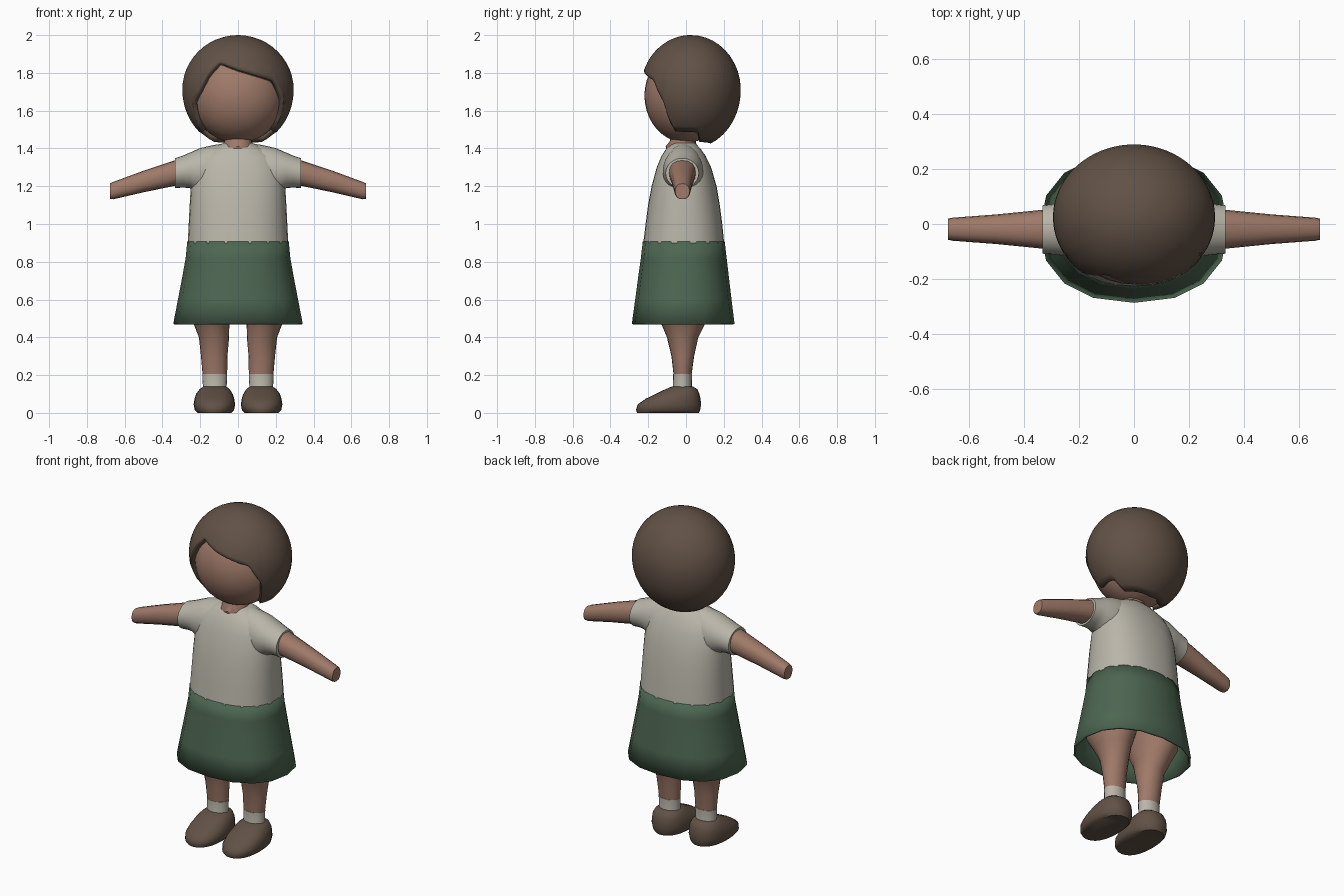
import bpy, bmesh, math

cube = bpy.data.objects.get("Cube")
if cube:
    bpy.data.objects.remove(cube, do_unlink=True)


def material(name, rgb):
    m = bpy.data.materials.new(name)
    col = [(c / 255) ** 2.2 for c in rgb] + [1]
    m.use_nodes = True
    m.diffuse_color = col
    m.node_tree.nodes["Principled BSDF"].inputs["Base Color"].default_value = col
    return m


SKIN = material("skin", (158, 121, 105))
HAIR = material("dark brown", (97, 82, 71))
CLOTH = material("off white", (184, 180, 168))
GREEN = material("green", (78, 102, 82))


def finish(name, bm, mat, angle=50):
    bmesh.ops.recalc_face_normals(bm, faces=bm.faces)
    mesh = bpy.data.meshes.new(name)
    bm.to_mesh(mesh)
    bm.free()
    ob = bpy.data.objects.new(name, mesh)
    bpy.context.collection.objects.link(ob)
    mesh.materials.append(mat)
    bpy.ops.object.select_all(action="DESELECT")
    bpy.context.view_layer.objects.active = ob
    ob.select_set(True)
    bpy.ops.object.shade_smooth_by_angle(angle=math.radians(angle))
    return ob


def loft(name, rings, mat, axis="z", n=20, power=2.0, caps=True, side=1):
    """Rings are (position, centre a, radius a, centre y, radius y); a is x or z."""
    bm = bmesh.new()
    loops = []
    for t, ca, ra, cy, ry in rings:
        loop = []
        for i in range(n):
            w = math.tau * i / n
            c, s = math.cos(w), math.sin(w)
            a = ca + ra * math.copysign(abs(c) ** (2 / power), c)
            y = cy + ry * math.copysign(abs(s) ** (2 / power), s)
            co = (a * side, y, t) if axis == "z" else (t * side, y, a)
            loop.append(bm.verts.new(co))
        loops.append(loop)
    for lo, hi in zip(loops, loops[1:]):
        for i in range(n):
            j = (i + 1) % n
            bm.faces.new((lo[i], lo[j], hi[j], hi[i]))
    if caps:
        bm.faces.new(loops[0])
        bm.faces.new(loops[-1])
    return finish(name, bm, mat)


def thicken(ob, amount):
    mod = ob.modifiers.new("thickness", "SOLIDIFY")
    mod.thickness = amount
    mod.offset = -1


# Head
bm = bmesh.new()
bmesh.ops.create_uvsphere(bm, u_segments=32, v_segments=20, radius=1)
for v in bm.verts:
    v.co = (v.co.x * 0.25, v.co.y * 0.22, 1.68 + v.co.z * 0.25)
finish("head", bm, SKIN)

# Hair: a cap whose lower edge height follows the angle around the head
EDGE = [(-180, 1.425), (-110, 1.435), (-103, 1.485), (-62, 1.49), (-57, 1.63),
        (-43, 1.71), (-35, 1.79), (-23, 1.86), (0, 1.82), (21, 1.79), (42, 1.76),
        (48, 1.71), (57, 1.64), (62, 1.49), (103, 1.485), (110, 1.435), (180, 1.425)]


def edge_height(deg):
    for (a, za), (b, zb) in zip(EDGE, EDGE[1:]):
        if a <= deg <= b:
            return za + (zb - za) * (deg - a) / (b - a)


COLS, ROWS, MID = 90, 18, 1.71
bm = bmesh.new()
pole = bm.verts.new((0, 0.025, 2.0))
columns = []
for i in range(COLS):
    deg = -180 + 360 * i / COLS
    w = math.radians(deg)
    drop = edge_height(deg) - MID
    end = math.acos(drop / (0.29 if drop > 0 else 0.31))
    col = []
    for k in range(1, ROWS + 1):
        f = end * k / ROWS
        r, h = math.sin(f), math.cos(f)
        col.append(bm.verts.new((0.295 * r * math.sin(w),
                                 0.025 - 0.265 * r * math.cos(w),
                                 MID + h * (0.29 if h > 0 else 0.31))))
    columns.append(col)
for i in range(COLS):
    a, b = columns[i], columns[(i + 1) % COLS]
    bm.faces.new((pole, a[0], b[0]))
    for k in range(ROWS - 1):
        bm.faces.new((a[k], a[k + 1], b[k + 1], b[k]))
hair = finish("hair", bm, HAIR)
thicken(hair, 0.032)

# Neck
loft("neck", [(1.36, 0, 0.1, -0.02, 0.075), (1.41, 0, 0.084, -0.025, 0.083),
              (1.44, 0, 0.072, -0.017, 0.068), (1.52, 0, 0.075, -0.015, 0.068)], SKIN)

# Shirt body
loft("shirt", [(0.9, 0, 0.266, -0.012, 0.214), (1.0, 0, 0.261, -0.011, 0.203),
               (1.1, 0, 0.256, -0.011, 0.19), (1.2, 0, 0.25, -0.01, 0.172),
               (1.3, 0, 0.235, -0.011, 0.144), (1.36, 0, 0.2, -0.013, 0.117),
               (1.4, 0, 0.14, -0.014, 0.09), (1.43, 0, 0.075, -0.015, 0.062)],
     CLOTH, n=32, power=2.3)

# Skirt
skirt = loft("skirt", [(0.47, 0, 0.343, -0.015, 0.272), (0.6, 0, 0.318, -0.014, 0.255),
                       (0.72, 0, 0.295, -0.013, 0.24), (0.82, 0, 0.277, -0.012, 0.227),
                       (0.907, 0, 0.269, -0.012, 0.217)],
             GREEN, n=16, power=2.3, caps=False)
thicken(skirt, 0.012)

for label, s in (("left", 1), ("right", -1)):
    # Sleeve and arm
    loft(label + "_sleeve", [(0.06, 1.29, 0.138, -0.014, 0.09),
                             (0.13, 1.285, 0.133, -0.015, 0.105),
                             (0.2, 1.28, 0.122, -0.016, 0.107),
                             (0.255, 1.284, 0.094, -0.018, 0.098),
                             (0.29, 1.278, 0.085, -0.019, 0.092),
                             (0.334, 1.269, 0.079, -0.02, 0.088)],
         CLOTH, axis="x", n=24, side=s)
    loft(label + "_arm", [(0.28, 1.28, 0.071, -0.019, 0.074),
                          (0.34, 1.268, 0.067, -0.019, 0.07),
                          (0.5, 1.225, 0.057, -0.019, 0.054),
                          (0.66, 1.177, 0.046, -0.019, 0.042),
                          (0.678, 1.173, 0.041, -0.019, 0.038)],
         SKIN, axis="x", n=16, power=2.3, side=s)
    # Leg, sock and shoe
    loft(label + "_leg", [(0.18, 0.122, 0.06, -0.018, 0.045),
                          (0.22, 0.123, 0.066, -0.018, 0.05),
                          (0.3, 0.126, 0.07, -0.017, 0.06),
                          (0.4, 0.127, 0.08, -0.018, 0.083),
                          (0.47, 0.14, 0.094, -0.015, 0.115),
                          (0.55, 0.15, 0.122, -0.015, 0.16),
                          (0.68, 0.14, 0.132, -0.015, 0.19)], SKIN, side=s)
    loft(label + "_sock", [(0.1, 0.123, 0.07, -0.02, 0.058),
                           (0.14, 0.123, 0.063, -0.019, 0.05),
                           (0.205, 0.123, 0.066, -0.018, 0.05)], CLOTH, side=s)
    loft(label + "_shoe", [(0, 0.125, 0.09, -0.095, 0.163),
                           (0.015, 0.125, 0.104, -0.095, 0.17),
                           (0.045, 0.125, 0.11, -0.088, 0.168),
                           (0.075, 0.125, 0.105, -0.068, 0.145),
                           (0.1, 0.125, 0.097, -0.045, 0.116),
                           (0.125, 0.124, 0.08, -0.025, 0.085),
                           (0.14, 0.123, 0.06, -0.018, 0.055)],
         HAIR, n=24, power=2.3, side=s)
